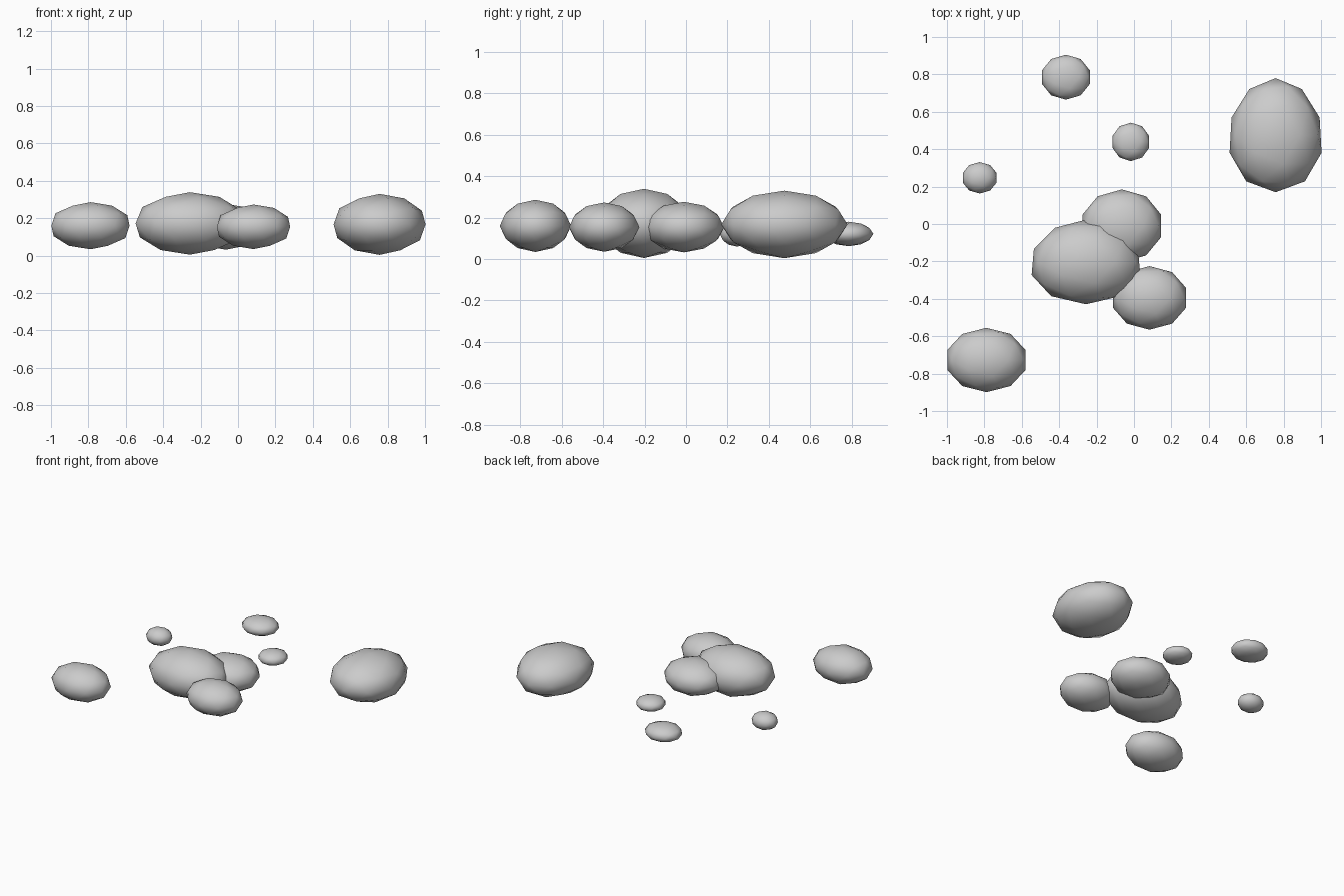
import bpy

if "Cube" in bpy.data.objects:
    bpy.data.objects.remove(bpy.data.objects["Cube"])

# name, centre, radii of each squashed low-poly stone
STONES = [
    ("large_right_stone", (0.757, 0.475, 0.167), (0.253, 0.305, 0.163)),
    ("large_middle_stone", (-0.257, -0.203, 0.172), (0.299, 0.226, 0.167)),
    ("middle_back_stone", (-0.065, -0.010, 0.154), (0.221, 0.195, 0.122)),
    ("middle_front_stone", (0.083, -0.395, 0.154), (0.206, 0.170, 0.119)),
    ("left_stone", (-0.789, -0.727, 0.160), (0.220, 0.172, 0.126)),
    ("back_pebble", (-0.364, 0.785, 0.121), (0.134, 0.120, 0.059)),
    ("centre_pebble", (-0.017, 0.439, 0.111), (0.103, 0.103, 0.050)),
    ("left_pebble", (-0.825, 0.247, 0.122), (0.095, 0.084, 0.062)),
]


def add_stone(name, centre, radii):
    bpy.ops.mesh.primitive_ico_sphere_add(subdivisions=2, radius=1, location=centre)
    stone = bpy.context.object
    stone.name = name
    large = name.startswith("large")
    for v in stone.data.vertices:
        # the large stones are slightly wider towards the front
        if large:
            v.co.x *= 1 - 0.07 * v.co.y
        v.co.x *= radii[0]
        v.co.y *= radii[1]
        v.co.z *= radii[2]
    bpy.ops.object.shade_smooth()


for args in STONES:
    add_stone(*args)
